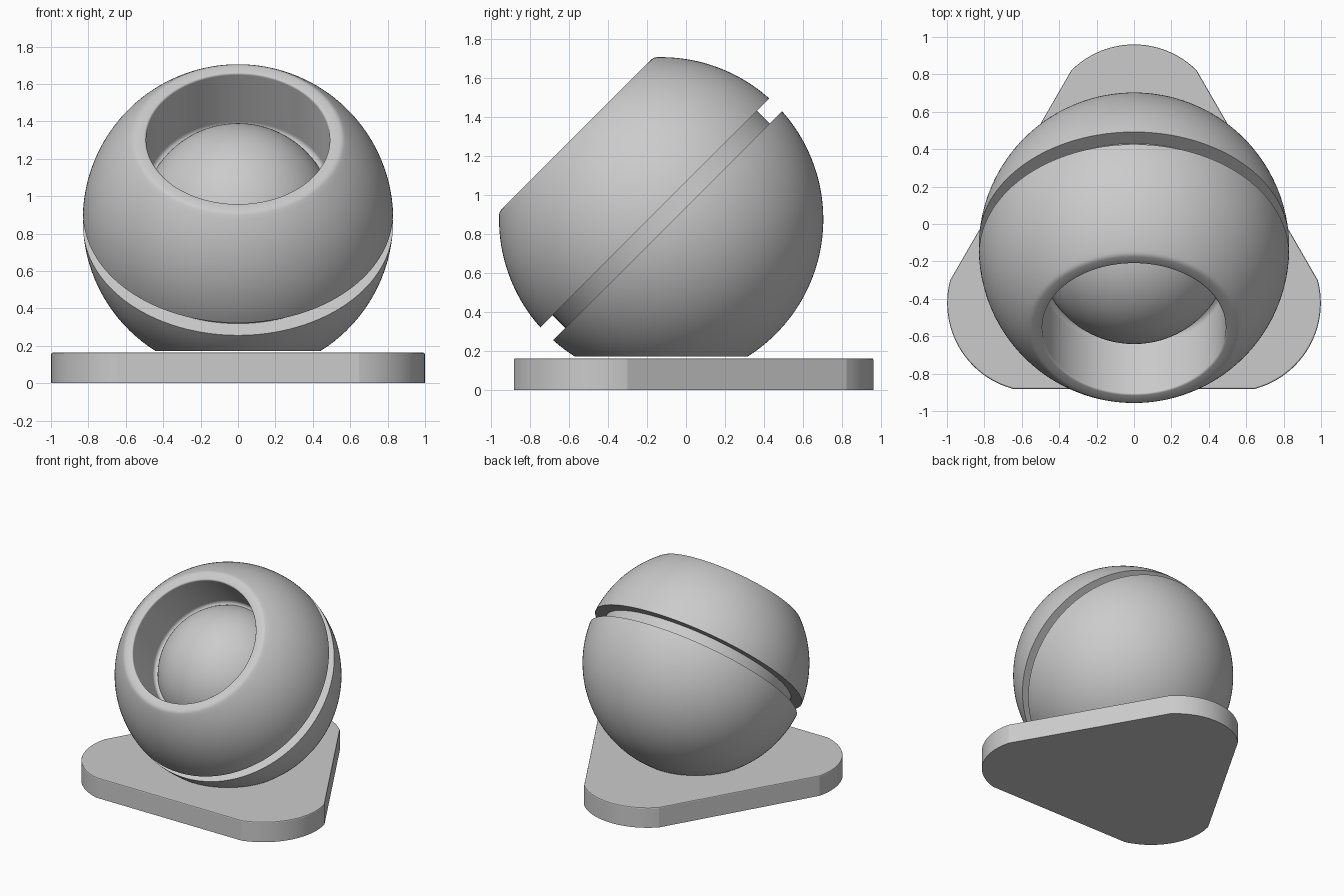
import bpy, bmesh
from math import sin, cos, asin, pi, radians
from mathutils import Matrix, Vector

if "Cube" in bpy.data.objects:
    bpy.data.objects.remove(bpy.data.objects["Cube"])

R = 0.83                                   # ball radius
TILT = Matrix.Translation((0, -0.127, 0.875)) @ Matrix.Rotation(radians(45), 4, 'X')


def finish(bm, name, angle=30):
    bmesh.ops.recalc_face_normals(bm, faces=bm.faces)
    mesh = bpy.data.meshes.new(name)
    bm.to_mesh(mesh)
    bm.free()
    ob = bpy.data.objects.new(name, mesh)
    bpy.context.collection.objects.link(ob)
    bpy.ops.object.select_all(action='DESELECT')
    ob.select_set(True)
    bpy.context.view_layer.objects.active = ob
    bpy.ops.object.shade_smooth_by_angle(angle=radians(angle))
    return ob


def arc(radius, a0, a1, n, cr=0, ch=0):
    """Profile points (radius, height) along a circular arc."""
    return [(cr + radius * cos(a0 + (a1 - a0) * i / n),
             ch + radius * sin(a0 + (a1 - a0) * i / n)) for i in range(n + 1)]


def revolve(profile, steps=128):
    """Lathe a profile around the tilted ball axis."""
    bm = bmesh.new()
    vs = [bm.verts.new((r, 0, h)) for r, h in profile]
    es = [bm.edges.new(pair) for pair in zip(vs, vs[1:])]
    bmesh.ops.spin(bm, geom=vs + es, cent=(0, 0, 0), axis=(0, 0, 1),
                   angle=2 * pi, steps=steps)
    bmesh.ops.remove_doubles(bm, verts=bm.verts, dist=1e-5)
    bm.transform(TILT)
    return bm


# Ball shell: socket floor, socket wall, rounded rim, upper half, groove, lower half
rim, groove = 0.614, 0.047
a_rim, a_groove = asin(0.603 / R), asin(groove / R)
profile = [(0, 0.22)]
profile += arc(0.03, -pi / 2, 0, 4, 0.46, 0.25)
profile += arc(0.012, pi, pi / 2, 4, 0.503, rim - 0.012)
profile += [(0.545, rim), (0.559, rim - 0.003)]
profile += arc(R, a_rim, a_groove, 24)
profile += [(0.74, groove), (0.74, -groove)]
profile += arc(R, -a_groove, -pi / 2, 48)
profile[-1] = (0, -R)
shell = revolve(profile)

# Flat foot under the ball
cut = bmesh.ops.bisect_plane(shell, geom=shell.verts[:] + shell.edges[:] + shell.faces[:],
                             plane_co=(0, 0, 0.172), plane_no=(0, 0, -1), clear_outer=True)
bmesh.ops.holes_fill(shell, edges=[e for e in shell.edges if e.is_boundary], sides=0)
finish(shell, "ball_shell")

# Domed lens inside the socket
lens = arc(0.515, asin(0.21 / 0.515), pi / 2, 24)
lens[-1] = (0, 0.515)
finish(revolve(lens, 96), "lens_dome")

# Base plate: triangle with wide rounded corners
half = asin(0.335 / 0.475)
bm = bmesh.new()
outline = []
for k in range(3):
    mid = pi / 2 + k * 2 * pi / 3
    outline += arc(0.475, mid - half, mid + half, 24,
                   0.605 * cos(mid), 0.605 * sin(mid) - 0.12)
face = bm.faces.new([bm.verts.new((x, y, 0)) for x, y in outline])
top = bmesh.ops.extrude_face_region(bm, geom=[face])["geom"]
bmesh.ops.translate(bm, vec=Vector((0, 0, 0.163)),
                    verts=[v for v in top if isinstance(v, bmesh.types.BMVert)])
bmesh.ops.bevel(bm, geom=[e for e in bm.edges if all(v.co.z > 0.1 for v in e.verts)],
                offset=0.008, segments=2, profile=0.5, affect='EDGES')
if not any(all(v.co.z < 0.001 for v in f.verts) for f in bm.faces):
    bmesh.ops.holes_fill(bm, edges=[e for e in bm.edges if e.is_boundary], sides=0)
finish(bm, "base_plate", 14)
